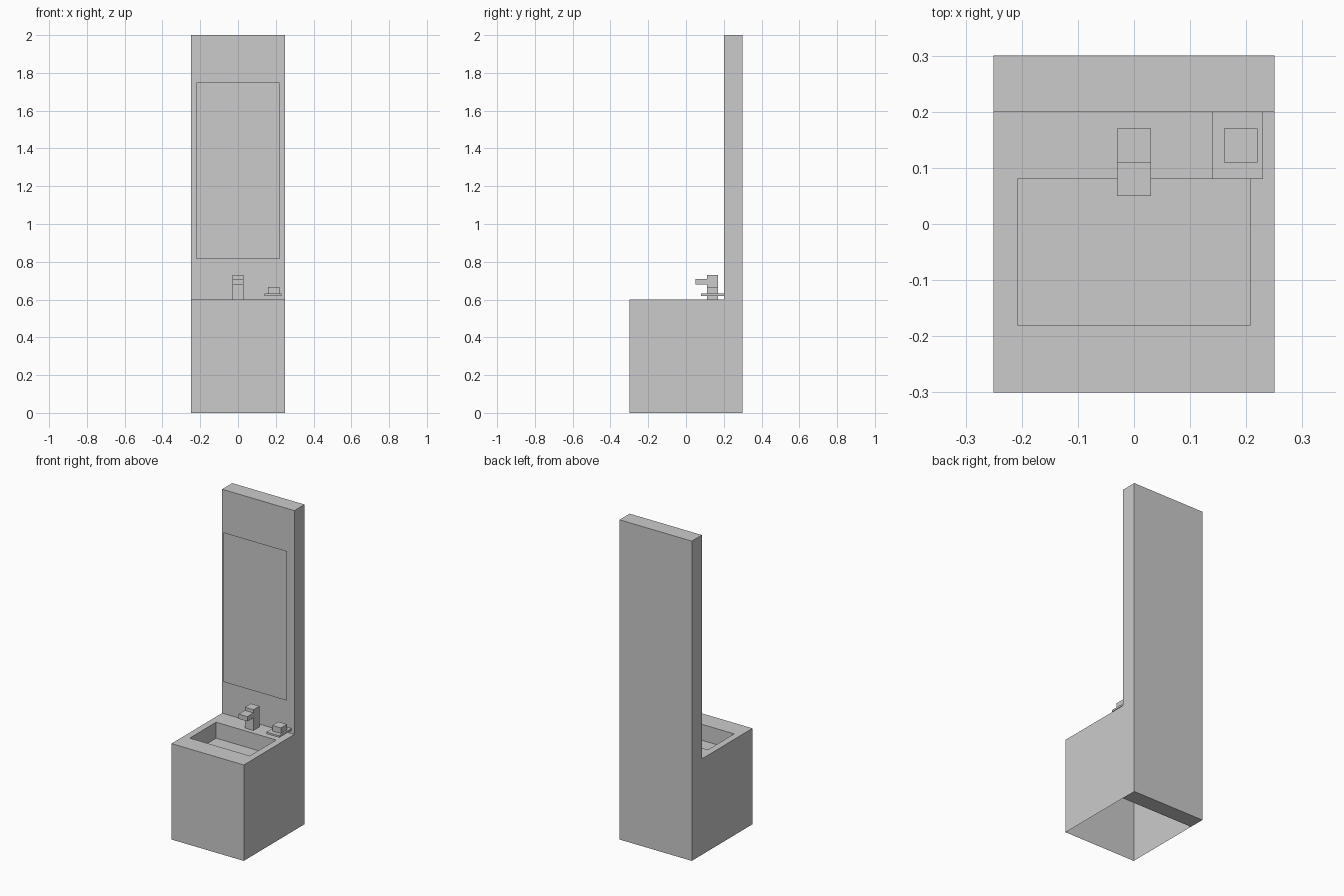
import bpy, bmesh

if "Cube" in bpy.data.objects:
    bpy.data.objects.remove(bpy.data.objects["Cube"])


def finish(name, bm):
    mesh = bpy.data.meshes.new(name)
    bm.to_mesh(mesh)
    bm.free()
    obj = bpy.data.objects.new(name, mesh)
    bpy.context.collection.objects.link(obj)
    return obj


def box_bm(x, y, z):
    bm = bmesh.new()
    bmesh.ops.create_cube(bm, size=1)
    for v in bm.verts:
        for i, (lo, hi) in enumerate((x, y, z)):
            v.co[i] = hi if v.co[i] > 0 else lo
    return bm


def box(name, x, y, z):
    return finish(name, box_bm(x, y, z))


# Cabinet: open underneath, with a rectangular basin sunk into the top
bm = box_bm((-0.25, 0.25), (-0.30, 0.20), (0, 0.60))
bm.normal_update()
top = next(f for f in bm.faces if f.normal.z > 0.5)
bottom = next(f for f in bm.faces if f.normal.z < -0.5)
bmesh.ops.delete(bm, geom=[bottom], context='FACES_ONLY')
bmesh.ops.inset_region(bm, faces=[top], thickness=0.06)
for v in top.verts:
    v.co.y = 0.08 if v.co.y > -0.05 else -0.18
floor = bmesh.ops.extrude_discrete_faces(bm, faces=[top])['faces'][0]
for v in floor.verts:
    v.co.z -= 0.10
finish("cabinet_with_basin", bm)

# Tall back panel
box("back_panel", (-0.25, 0.25), (0.20, 0.30), (0, 2.0))

# Mirror: a single sheet held just in front of the panel
bm = bmesh.new()
bm.faces.new([bm.verts.new((x, 0.17, z)) for x, z in
              ((-0.22, 0.815), (0.22, 0.815), (0.22, 1.75), (-0.22, 1.75))])
finish("mirror", bm)

# Tap: L-shaped side profile extruded across its width
profile = [(0.11, 0.60), (0.17, 0.60), (0.17, 0.73), (0.11, 0.73),
           (0.11, 0.71), (0.05, 0.71), (0.05, 0.68), (0.11, 0.68)]
bm = bmesh.new()
side = bm.faces.new([bm.verts.new((-0.03, y, z)) for y, z in profile])
ext = bmesh.ops.extrude_face_region(bm, geom=[side], use_keep_orig=True)['geom']
for v in ext:
    if isinstance(v, bmesh.types.BMVert):
        v.co.x = 0.03
bmesh.ops.recalc_face_normals(bm, faces=bm.faces)
finish("tap", bm)

# Soap dish and soap
box("soap_dish", (0.14, 0.23), (0.08, 0.20), (0.62, 0.632))
box("soap", (0.16, 0.22), (0.11, 0.17), (0.632, 0.667))
